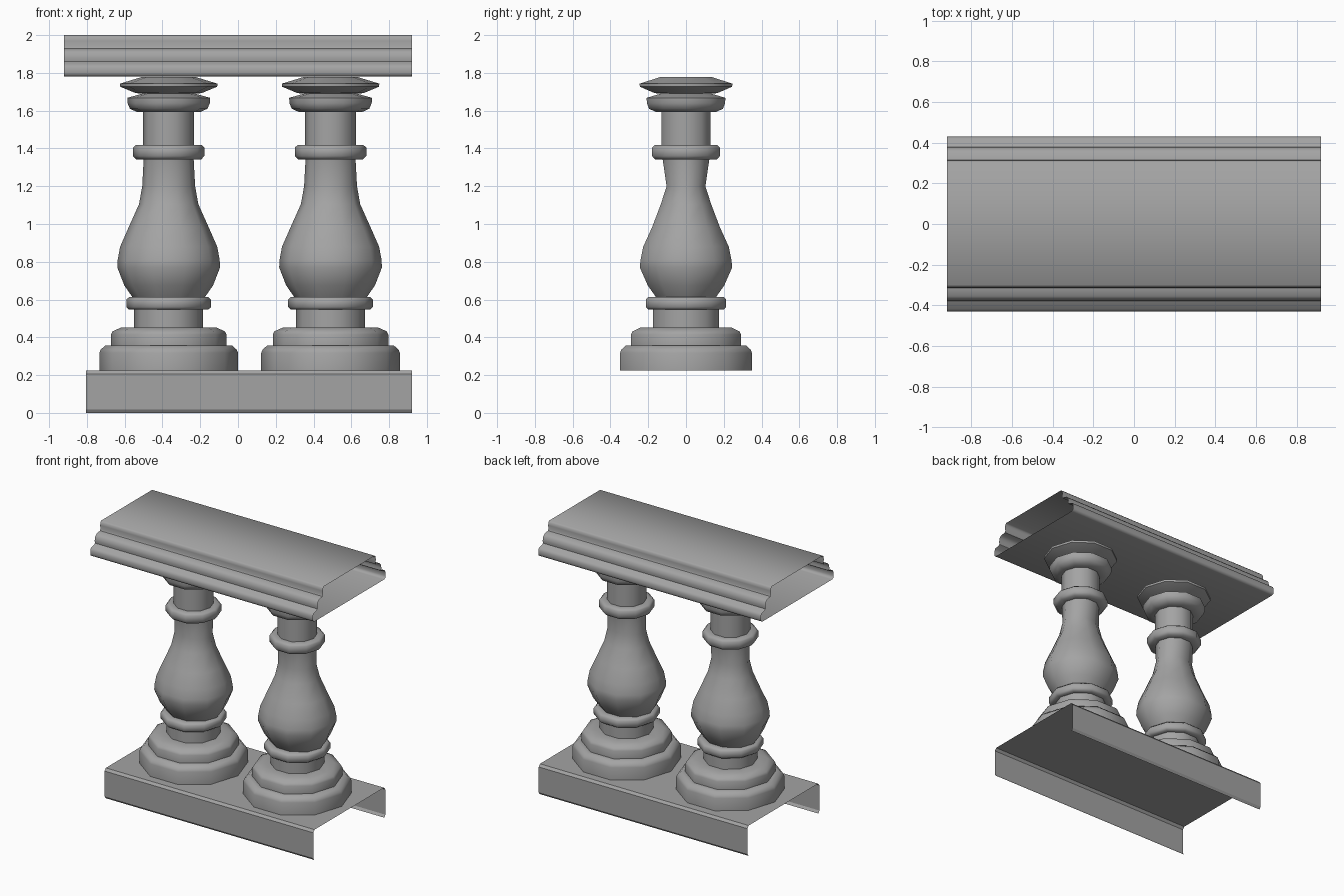
import bpy
from math import sin, cos, pi, radians

if "Cube" in bpy.data.objects:
    bpy.data.objects.remove(bpy.data.objects["Cube"])

SIDES = 10

stone = bpy.data.materials.new("dark_grey_stone")
stone.diffuse_color = (0.37, 0.37, 0.37, 1)
stone.use_nodes = True
stone.node_tree.nodes["Principled BSDF"].inputs["Base Color"].default_value = stone.diffuse_color


def make_object(name, verts, faces, angle):
    mesh = bpy.data.meshes.new(name)
    mesh.from_pydata(verts, [], faces)
    mesh.update()
    mesh.materials.append(stone)
    obj = bpy.data.objects.new(name, mesh)
    bpy.context.collection.objects.link(obj)
    bpy.ops.object.select_all(action='DESELECT')
    obj.select_set(True)
    bpy.context.view_layer.objects.active = obj
    bpy.ops.object.shade_smooth_by_angle(angle=radians(angle))
    return obj


def lathe(name, x, profile):
    """Ten-sided turned part; each ring is (radius, z) or (x radius, z, y radius)."""
    verts, faces = [], []
    for ring in profile:
        rx, z = ring[:2]
        ry = ring[2] if len(ring) > 2 else rx
        for i in range(SIDES):
            a = 2 * pi * i / SIDES
            verts.append((x + rx * cos(a), ry * sin(a), z))
    for k in range(len(profile) - 1):
        for i in range(SIDES):
            j = (i + 1) % SIDES
            a, b = k * SIDES, (k + 1) * SIDES
            faces.append((a + i, a + j, b + j, b + i))
    return make_object(name, verts, faces, 60)


def sweep(name, half, x0, x1, closed, angle):
    """Mirror a half profile of (y, z) points and run it along x, ends left open."""
    prof = [(-y, z) for y, z in half] + [(y, z) for y, z in reversed(half)]
    n = len(prof)
    verts = [(x, y, z) for x in (x0, x1) for y, z in prof]
    faces = [(i, (i + 1) % n, n + (i + 1) % n, n + i)
             for i in range(n if closed else n - 1)]
    return make_object(name, verts, faces, angle)


# Bottom plinth: channel open underneath
sweep("plinth", [(0.413, 0.0), (0.425, 0.018), (0.425, 0.207), (0.41, 0.225)],
      -0.805, 0.92, False, 25)

# Handrail: hollow stepped moulding
sweep("handrail", [(0.41, 1.78), (0.426, 1.787), (0.43, 1.80), (0.43, 1.825),
                   (0.42, 1.845), (0.38, 1.855), (0.375, 1.86), (0.378, 1.88),
                   (0.372, 1.908), (0.355, 1.924), (0.315, 1.93), (0.31, 1.94),
                   (0.313, 1.97), (0.31, 1.99), (0.30, 2.0)],
      -0.92, 0.92, True, 50)

FOOT = [(0.367, 0.225), (0.367, 0.318), (0.36, 0.335), (0.335, 0.357),
        (0.306, 0.357), (0.306, 0.415), (0.297, 0.432), (0.25, 0.453),
        (0.183, 0.453), (0.183, 0.55)]
LOWER_RING = [(0.183, 0.547), (0.21, 0.547), (0.224, 0.56), (0.224, 0.6),
              (0.21, 0.613), (0.17, 0.613)]
BULB = [(0.19, 0.61, 0.165), (0.235, 0.675, 0.213), (0.272, 0.77, 0.257),
        (0.27, 0.81, 0.253), (0.257, 0.88, 0.238), (0.213, 0.98, 0.19),
        (0.157, 1.105, 0.14), (0.14, 1.2, 0.108), (0.132, 1.35, 0.131)]
UPPER_RING = [(0.125, 1.342), (0.172, 1.342), (0.189, 1.36), (0.189, 1.405),
              (0.175, 1.417), (0.135, 1.417)]
CAPITAL = [(0.135, 1.415), (0.135, 1.592), (0.165, 1.592), (0.205, 1.61),
           (0.218, 1.64), (0.219, 1.668), (0.14, 1.69), (0.175, 1.693),
           (0.257, 1.727), (0.258, 1.743), (0.14, 1.779)]

# Two balusters
for side, x in (("left", -0.367), ("right", 0.49)):
    for part, prof in (("foot", FOOT), ("lower_ring", LOWER_RING), ("bulb", BULB),
                       ("upper_ring", UPPER_RING), ("capital", CAPITAL)):
        lathe(f"{side}_baluster_{part}", x, prof)
